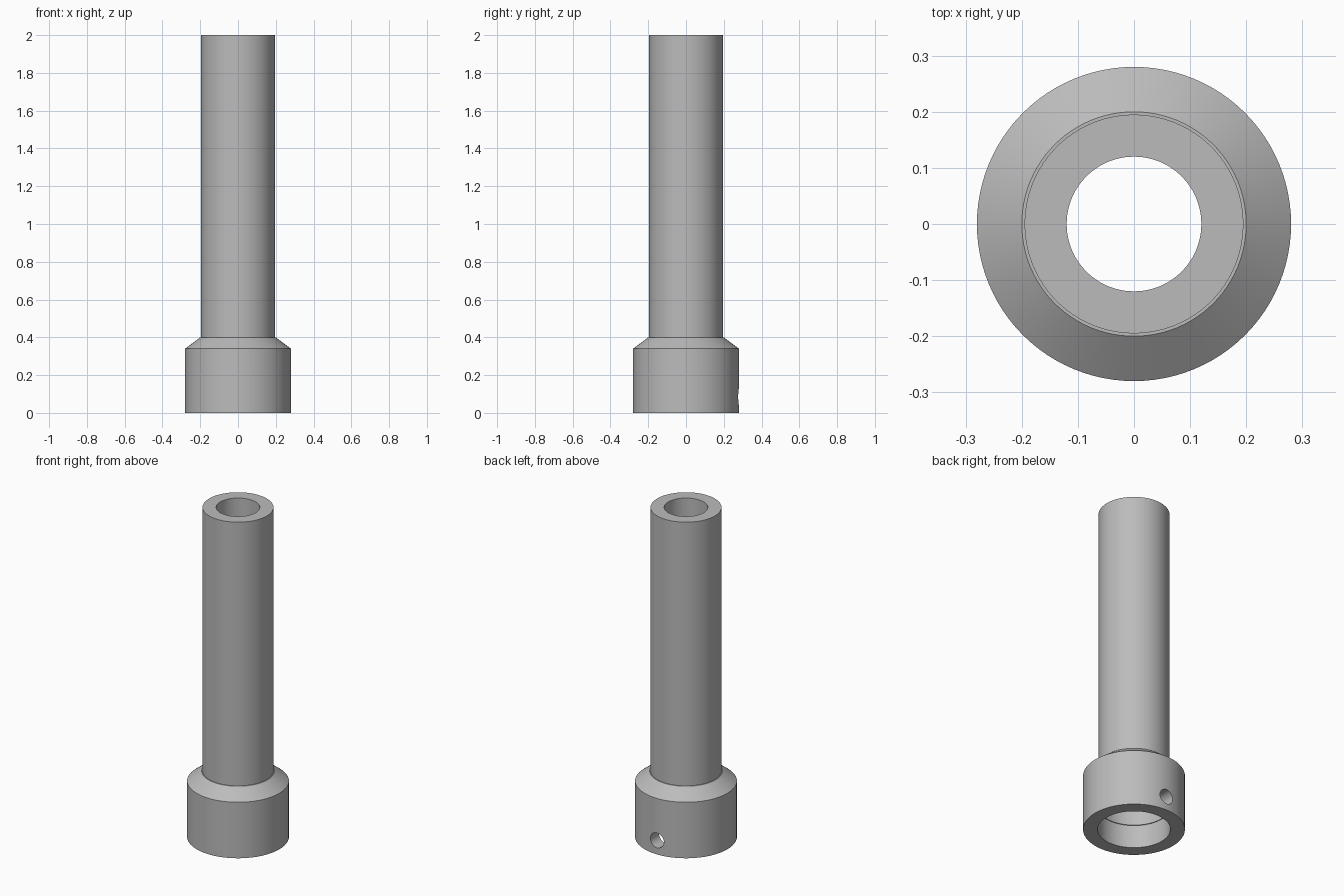
import bpy
import bmesh
import math

if "Cube" in bpy.data.objects:
    bpy.data.objects.remove(bpy.data.objects["Cube"], do_unlink=True)

SIDES = 96

grey = bpy.data.materials.new("plain_grey")
grey.use_nodes = True
colour = (0.5, 0.5, 0.5, 1)
grey.diffuse_color = colour
grey.node_tree.nodes["Principled BSDF"].inputs["Base Color"].default_value = colour


def lathe(name, profile):
    """Revolve a closed (radius, height) profile around z."""
    bm = bmesh.new()
    rings = []
    for i in range(SIDES):
        a = math.tau * i / SIDES
        rings.append([bm.verts.new((r * math.cos(a), r * math.sin(a), z)) for r, z in profile])
    n = len(profile)
    for i in range(SIDES):
        a, b = rings[i], rings[(i + 1) % SIDES]
        for j in range(n):
            k = (j + 1) % n
            bm.faces.new((a[j], b[j], b[k], a[k]))
    bmesh.ops.recalc_face_normals(bm, faces=bm.faces)
    mesh = bpy.data.meshes.new(name)
    bm.to_mesh(mesh)
    bm.free()
    mesh.materials.append(grey)
    obj = bpy.data.objects.new(name, mesh)
    bpy.context.collection.objects.link(obj)
    return obj


# One hollow body: stepped socket, chamfered collar and long tube
body = lathe("socket_tube", [
    (0.28, 0), (0.28, 0.34), (0.20, 0.40), (0.195, 0.40), (0.195, 2),  # outside
    (0.12, 2), (0.12, 0.40), (0.195, 0.34), (0.195, 0.14), (0.20, 0.14), (0.20, 0),  # bore
])

# Round screw hole through the back wall of the collar
bpy.ops.mesh.primitive_cylinder_add(vertices=32, radius=0.045, depth=0.3,
                                    location=(0, 0.25, 0.085),
                                    rotation=(math.pi / 2, 0, 0))
cutter = bpy.context.object
cutter.name = "screw_hole_cutter"
cutter.hide_render = True
cutter.data.materials.append(grey)

bpy.ops.object.select_all(action='DESELECT')
body.select_set(True)
bpy.context.view_layer.objects.active = body
cut = body.modifiers.new("screw_hole", 'BOOLEAN')
cut.operation = 'DIFFERENCE'
cut.solver = 'EXACT'
cut.object = cutter
bpy.ops.object.modifier_apply(modifier=cut.name)
bpy.data.objects.remove(cutter, do_unlink=True)

bpy.ops.object.shade_smooth_by_angle(angle=math.radians(30))
